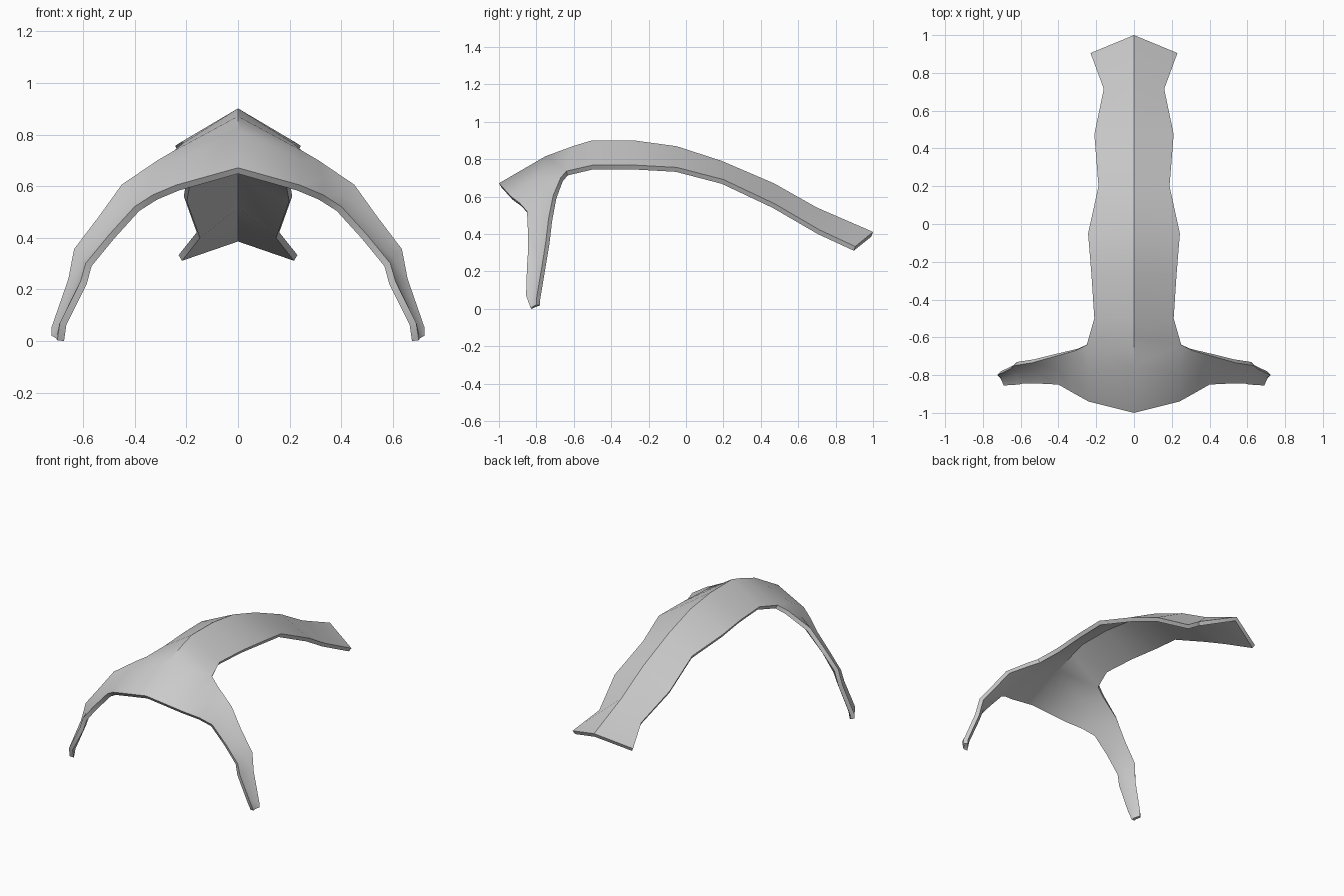
import bpy, bmesh

if "Cube" in bpy.data.objects:
    bpy.data.objects.remove(bpy.data.objects["Cube"])

bm = bmesh.new()


def loft(rows):
    """Fill quads between neighbouring rows of points."""
    grid = [[bm.verts.new(p) for p in row] for row in rows]
    for a, b in zip(grid, grid[1:]):
        for i in range(len(a) - 1):
            bm.faces.new((a[i], b[i], b[i + 1], a[i + 1]))


# Front arch and right leg: front edge, crease and back edge at each station
leg = [
    [(0, -1, .68), (0, -.75, .825), (0, -.6, .88)],
    [(.24, -.94, .613), (.24, -.79, .71), (.25, -.64, .745)],
    [(.33, -.89, .575), (.33, -.78, .64), (.31, -.67, .71)],
    [(.40, -.85, .53), (.41, -.77, .57), (.45, -.71, .615)],
    [(.50, -.845, .42), (.515, -.785, .45), (.54, -.735, .49)],
    [(.59, -.845, .31), (.60, -.79, .33), (.635, -.75, .365)],
    [(.61, -.85, .24), (.625, -.80, .25), (.657, -.768, .25)],
    [(.69, -.855, .08), (.695, -.82, .07), (.723, -.80, .06)],
    [(.70, -.83, .012), (.705, -.82, .02), (.723, -.80, .03)],
]
loft(leg)

# Tail: ridge y, ridge z, edge x, edge y, edge z
tail = [
    (-.6, .88, .25, -.64, .745), (-.5, .91, .21, -.5, .777),
    (-.27, .908, .225, -.27, .777), (-.05, .878, .243, -.05, .765),
    (.19, .80, .188, .20, .70), (.47, .68, .21, .475, .57),
    (.70, .55, .16, .715, .43), (1, .42, .23, .905, .342),
]
loft([[(0, y, z), (ex, ey, ez)] for y, z, ex, ey, ez in tail])

bmesh.ops.remove_doubles(bm, verts=bm.verts, dist=.001)
bmesh.ops.recalc_face_normals(bm, faces=bm.faces)
bm.faces.ensure_lookup_table()
if bm.faces[0].normal.z < 0:
    bmesh.ops.reverse_faces(bm, faces=bm.faces)

mesh = bpy.data.meshes.new("arched_shell")
bm.to_mesh(mesh)
bm.free()
shell = bpy.data.objects.new("arched_shell", mesh)
bpy.context.collection.objects.link(shell)
bpy.context.view_layer.objects.active = shell
shell.select_set(True)

# Mirror across x and thicken inward
mirror = shell.modifiers.new("mirror", 'MIRROR')
mirror.use_clip = True
solid = shell.modifiers.new("thickness", 'SOLIDIFY')
solid.thickness = .027
solid.offset = -1
bpy.ops.object.modifier_apply(modifier="mirror")
bpy.ops.object.modifier_apply(modifier="thickness")

# Rest the feet on the ground
low = min(v.co.z for v in shell.data.vertices)
for v in shell.data.vertices:
    v.co.z -= low
bpy.ops.object.shade_smooth_by_angle(angle=.68)
